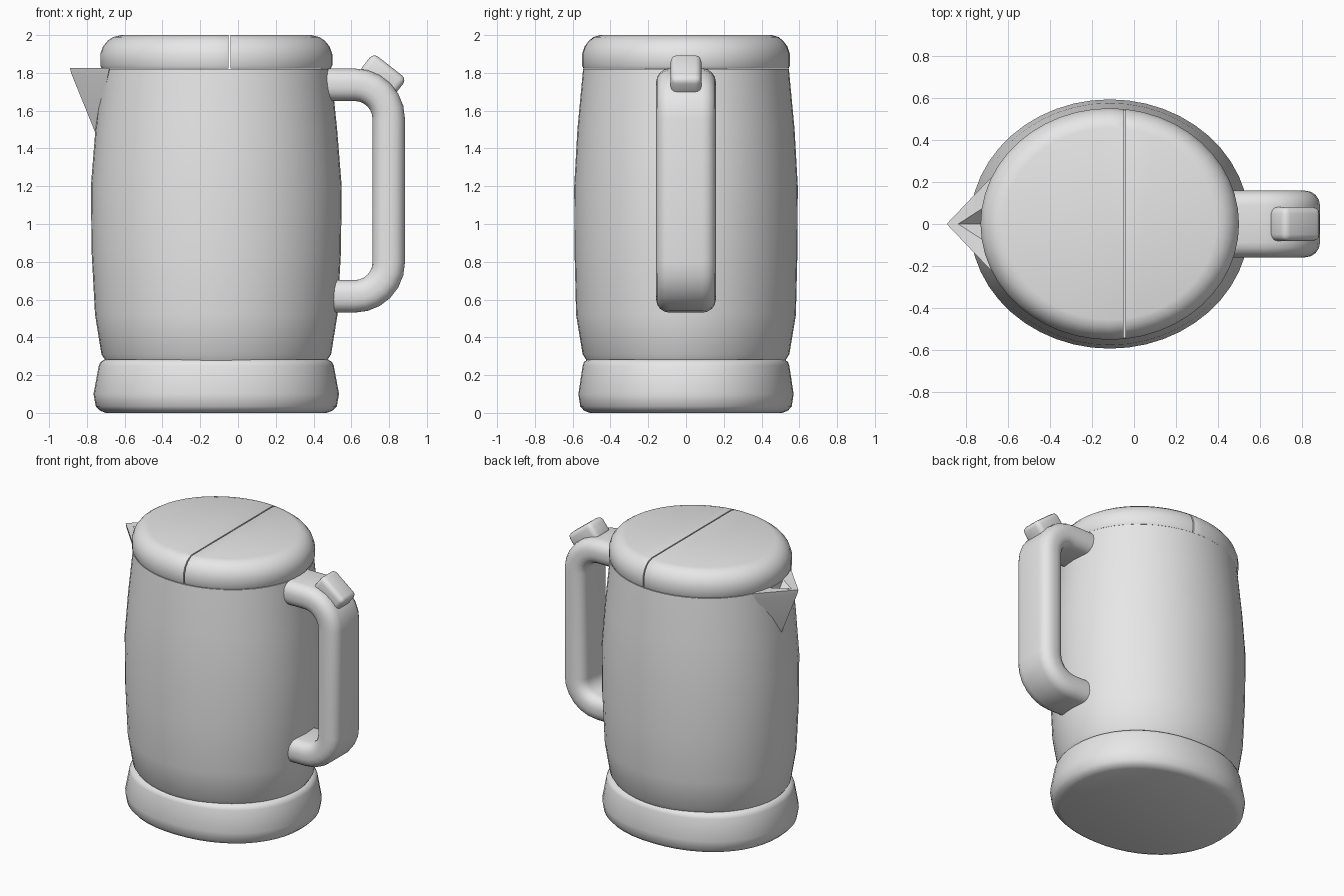
import bpy, bmesh, math
from mathutils import Vector, Matrix

if "Cube" in bpy.data.objects:
    bpy.data.objects.remove(bpy.data.objects["Cube"], do_unlink=True)

grey = bpy.data.materials.new("plain_grey")
grey.use_nodes = True
grey.diffuse_color = (0.8, 0.8, 0.8, 1)
grey.node_tree.nodes["Principled BSDF"].inputs["Base Color"].default_value = (0.8, 0.8, 0.8, 1)

AXIS_X = -0.115   # centre line of the jug
SEAM_X = -0.045   # split between the lid halves


def finish(bm, name, angle=40):
    bmesh.ops.recalc_face_normals(bm, faces=bm.faces)
    mesh = bpy.data.meshes.new(name)
    bm.to_mesh(mesh)
    bm.free()
    obj = bpy.data.objects.new(name, mesh)
    bpy.context.collection.objects.link(obj)
    mesh.materials.append(grey)
    bpy.ops.object.select_all(action="DESELECT")
    obj.select_set(True)
    bpy.context.view_layer.objects.active = obj
    bpy.ops.object.shade_smooth_by_angle(angle=math.radians(angle))
    return obj


def skin(rings):
    """Join closed rings of points into a capped solid."""
    bm = bmesh.new()
    loops = [[bm.verts.new(p) for p in ring] for ring in rings]
    n = len(loops[0])
    for a, b in zip(loops, loops[1:]):
        for i in range(n):
            j = (i + 1) % n
            bm.faces.new((a[i], a[j], b[j], b[i]))
    bm.faces.new(loops[0][::-1])
    bm.faces.new(loops[-1])
    return bm


def oval(z, rx, ry, power=2.0, n=48):
    """Horizontal superellipse around the jug axis."""
    pts = []
    for i in range(n):
        t = math.tau * i / n
        c, s = math.cos(t), math.sin(t)
        pts.append((AXIS_X + rx * math.copysign(abs(c) ** (2 / power), c),
                    ry * math.copysign(abs(s) ** (2 / power), s), z))
    return pts


# Base
base_profile = [(0, .585, .51), (.012, .615, .54), (.035, .638, .56), (.1, .65, .57),
                (.25, .622, .547), (.27, .612, .54), (.283, .59, .52)]
finish(skin([oval(*p, power=2.15) for p in base_profile]), "base")

# Body
body_profile = [(.27, .585, .525), (.283, .59, .53), (.31, .608, .547), (.52, .642, .582),
                (.85, .66, .59), (1.2, .664, .592), (1.5, .64, .575), (1.82, .607, .545)]
finish(skin([oval(*p) for p in body_profile]), "body")

# Lid halves, cut apart along the seam with softened cut edges
lid_profile = [(1.822, .605, .543), (1.838, .614, .55), (1.9, .614, .55), (1.94, .6, .537),
               (1.97, .575, .515), (1.99, .545, .49), (2.0, .505, .455)]
for name, side in (("lid_front_half", -1), ("lid_handle_half", 1)):
    bm = skin([oval(*p) for p in lid_profile])
    cut = bmesh.ops.bisect_plane(bm, geom=bm.verts[:] + bm.edges[:] + bm.faces[:],
                                 plane_co=(SEAM_X + side * .004, 0, 0),
                                 plane_no=(side, 0, 0), clear_inner=True)
    edges = [e for e in cut["geom_cut"] if isinstance(e, bmesh.types.BMEdge)]
    bmesh.ops.holes_fill(bm, edges=edges, sides=0)
    bmesh.ops.bevel(bm, geom=edges, offset=.01, segments=2, profile=.5,
                    affect="EDGES", clamp_overlap=True)
    finish(bm, name)

# Spout: pointed beak with a grooved top
bm = bmesh.new()
tip = bm.verts.new((-.89, 0, 1.826))
chin = bm.verts.new((-.882, 0, 1.795))
foot = bm.verts.new((-.75, 0, 1.47))
notch = bm.verts.new((-.835, 0, 1.818))
floor = bm.verts.new((-.68, 0, 1.74))
for s in (-1, 1):
    root = bm.verts.new((-.68, s * .22, 1.826))
    low_root = bm.verts.new((-.69, s * .2, 1.78))
    rim = bm.verts.new((-.68, s * .1, 1.826))
    for f in ((tip, root, low_root, chin), (chin, low_root, foot),
              (tip, notch, rim, root), (notch, floor, rim),
              (root, rim, floor, low_root), (low_root, floor, foot)):
        bm.faces.new(f)
finish(bm, "spout", 35)

# Handle: rounded bar swept around two bends
def rounded_rect(half_a, half_b, r, steps=4):
    pts = []
    for k, (sa, sb) in enumerate(((1, 1), (-1, 1), (-1, -1), (1, -1))):
        for i in range(steps + 1):
            t = math.pi / 2 * (k + i / steps)
            pts.append((sa * (half_a - r) + r * math.cos(t),
                        sb * (half_b - r) + r * math.sin(t)))
    return pts


TOP, BOTTOM, GRIP_X, BEND = 1.737, .617, .798, .18
path = [(.44, TOP, math.pi / 2)]
for cz, start in ((TOP - BEND, math.pi / 2), (BOTTOM + BEND, 0)):
    for i in range(7):
        t = start - math.pi / 2 * i / 6
        path.append((GRIP_X - BEND + BEND * math.cos(t), cz + BEND * math.sin(t), t))
path.append((.44, BOTTOM, -math.pi / 2))
section = rounded_rect(.086, .158, .07)
finish(skin([[(x + a * math.cos(t), b, z + a * math.sin(t)) for a, b in section]
             for x, z, t in path]), "handle")

# Lid release button, tilted on the handle's upper bend
bm = bmesh.new()
bmesh.ops.create_cube(bm, size=1)
bmesh.ops.scale(bm, vec=(.225, .162, .13), verts=bm.verts)
bmesh.ops.bevel(bm, geom=bm.edges[:], offset=.032, segments=3, profile=.5, affect="EDGES")
bmesh.ops.transform(bm, verts=bm.verts, matrix=Matrix.Translation(Vector((.765, 0, 1.785)))
                    @ Matrix.Rotation(math.radians(38), 4, "Y"))
finish(bm, "release_button")
